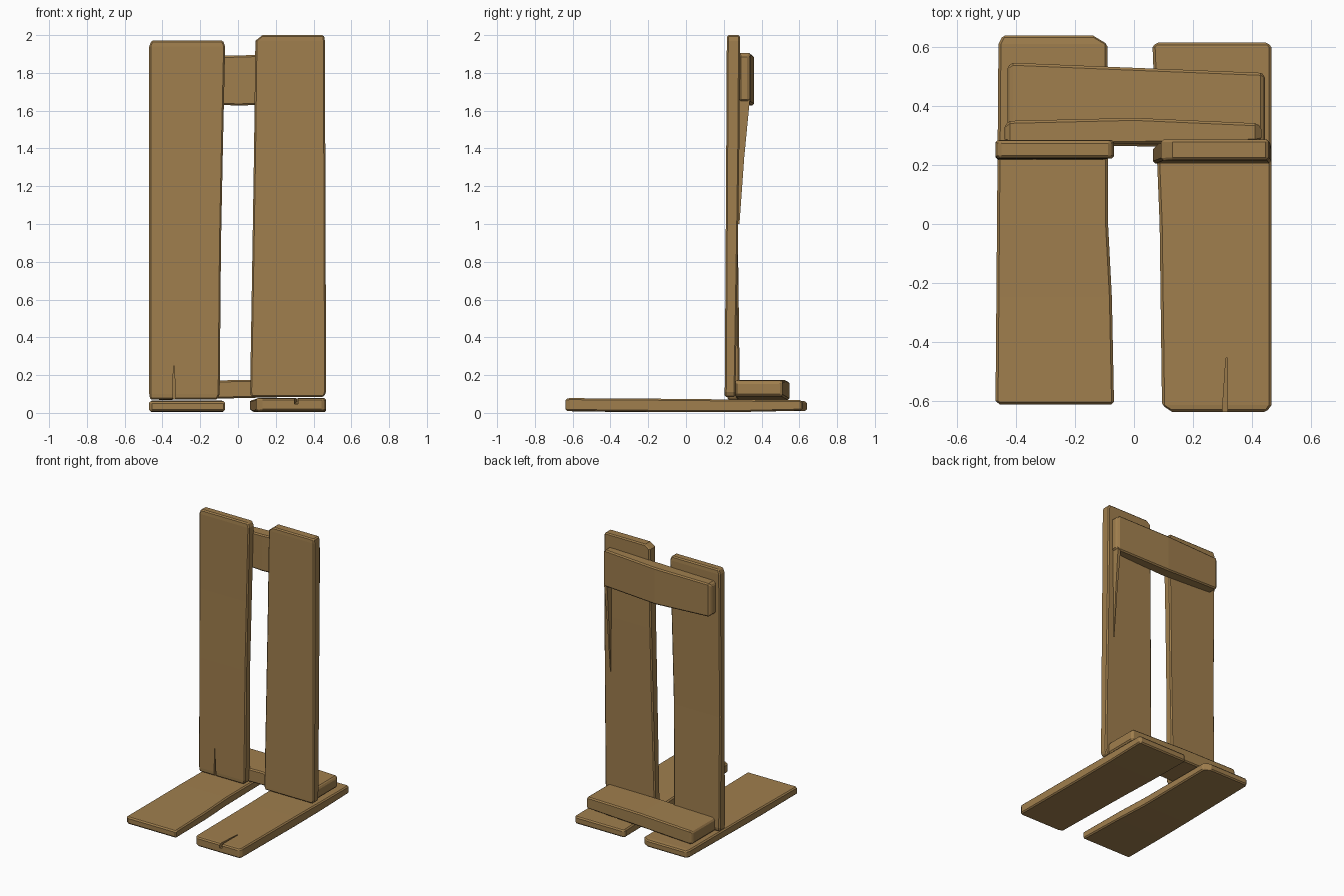
import bpy, bmesh
from mathutils import Vector

wood = bpy.data.materials.new("weathered wood")
wood.diffuse_color = (0.35, 0.21, 0.075, 1)


def loft(name, rows, axes, bevel=0.008):
    """Rough-hewn plank. Each row: position along, width from/to, depth from/to.
    axes names the world axes of (along, width, depth)."""
    order = [axes.index(a) for a in "xyz"]
    bm = bmesh.new()
    rings = []
    for p, u0, u1, t0, t1 in rows:
        ring = []
        for u, t in ((u0, t0), (u1, t0), (u1, t1), (u0, t1)):
            c = (p, u, t)
            ring.append(bm.verts.new(Vector([c[i] for i in order])))
        rings.append(ring)
    for a, b in zip(rings, rings[1:]):
        for i in range(4):
            j = (i + 1) % 4
            bm.faces.new((a[i], a[j], b[j], b[i]))
    bm.faces.new(rings[0])
    bm.faces.new(rings[-1])
    bmesh.ops.recalc_face_normals(bm, faces=bm.faces)
    mesh = bpy.data.meshes.new(name)
    bm.to_mesh(mesh)
    bm.free()
    mesh.materials.append(wood)
    ob = bpy.data.objects.new(name, mesh)
    bpy.context.collection.objects.link(ob)
    if bevel:
        m = ob.modifiers.new("worn edges", "BEVEL")
        m.width = bevel
        m.segments = 1
        m.limit_method = "ANGLE"
        m.angle_limit = 0.9
    return ob


def split(ob, rows, axes):
    """Cut a narrow crack into the end of a plank."""
    cutter = loft(ob.name + "_crack_cutter", rows, axes, 0)
    cutter.hide_render = True
    cutter.hide_set(True)
    m = ob.modifiers.new("crack", "BOOLEAN")
    m.operation = "DIFFERENCE"
    m.solver = "EXACT"
    m.object = cutter


# upright boards
left_upright = loft("left_upright", [
    (0.07, -0.465, -0.11, 0.22, 0.28),
    (0.10, -0.47, -0.097, 0.218, 0.285),
    (0.90, -0.47, -0.09, 0.22, 0.275),
    (1.40, -0.47, -0.08, 0.222, 0.28),
    (1.94, -0.47, -0.068, 0.222, 0.285),
    (1.972, -0.458, -0.08, 0.225, 0.282)], "zxy")
loft("right_upright", [
    (0.085, 0.07, 0.455, 0.205, 0.262),
    (0.11, 0.064, 0.466, 0.205, 0.262),
    (0.90, 0.077, 0.464, 0.21, 0.275),
    (1.40, 0.085, 0.462, 0.213, 0.282),
    (1.97, 0.092, 0.46, 0.216, 0.286),
    (2.00, 0.13, 0.455, 0.218, 0.286)], "zxy")

# splinter lifting off the back of the right board
loft("splinter", [
    (1.0, 0.408, 0.412, 0.265, 0.283),
    (1.35, 0.403, 0.417, 0.27, 0.308),
    (1.66, 0.398, 0.422, 0.27, 0.338)], "zxy", 0)

# ground boards
loft("left_base_board", [
    (-0.613, -0.455, -0.07, 0.01, 0.058),
    (-0.60, -0.47, -0.068, 0.008, 0.062),
    (-0.25, -0.467, -0.075, 0.004, 0.064),
    (0.0, -0.465, -0.088, 0.004, 0.066),
    (0.61, -0.46, -0.09, 0.01, 0.064),
    (0.64, -0.445, -0.14, 0.012, 0.06)], "yxz")
right_base = loft("right_base_board", [
    (-0.638, 0.13, 0.45, 0.012, 0.075),
    (-0.615, 0.095, 0.466, 0.01, 0.078),
    (0.0, 0.087, 0.466, 0.004, 0.074),
    (0.30, 0.075, 0.466, 0.005, 0.07),
    (0.60, 0.063, 0.466, 0.012, 0.068),
    (0.616, 0.075, 0.455, 0.014, 0.064)], "yxz")

# cross pieces behind the uprights: along x
loft("upper_crossbar", [
    (-0.44, 1.66, 1.87, 0.28, 0.335),
    (-0.42, 1.645, 1.885, 0.276, 0.35),
    (0.0, 1.627, 1.892, 0.272, 0.36),
    (0.41, 1.64, 1.905, 0.28, 0.342),
    (0.432, 1.66, 1.885, 0.284, 0.33)], "xzy")
loft("lower_cross_board", [
    (-0.43, 0.275, 0.535, 0.072, 0.155),
    (-0.41, 0.268, 0.547, 0.068, 0.165),
    (0.0, 0.264, 0.53, 0.078, 0.174),
    (0.43, 0.258, 0.513, 0.088, 0.172),
    (0.444, 0.27, 0.505, 0.092, 0.162)], "xyz")

# drying cracks at two board ends
split(left_upright, [(0.04, -0.345, -0.328, 0.20, 0.24),
                     (0.27, -0.342, -0.339, 0.20, 0.225)], "zxy")
split(right_base, [(-0.66, 0.298, 0.318, 0.045, 0.10),
                   (-0.455, 0.312, 0.318, 0.062, 0.10)], "yxz")
